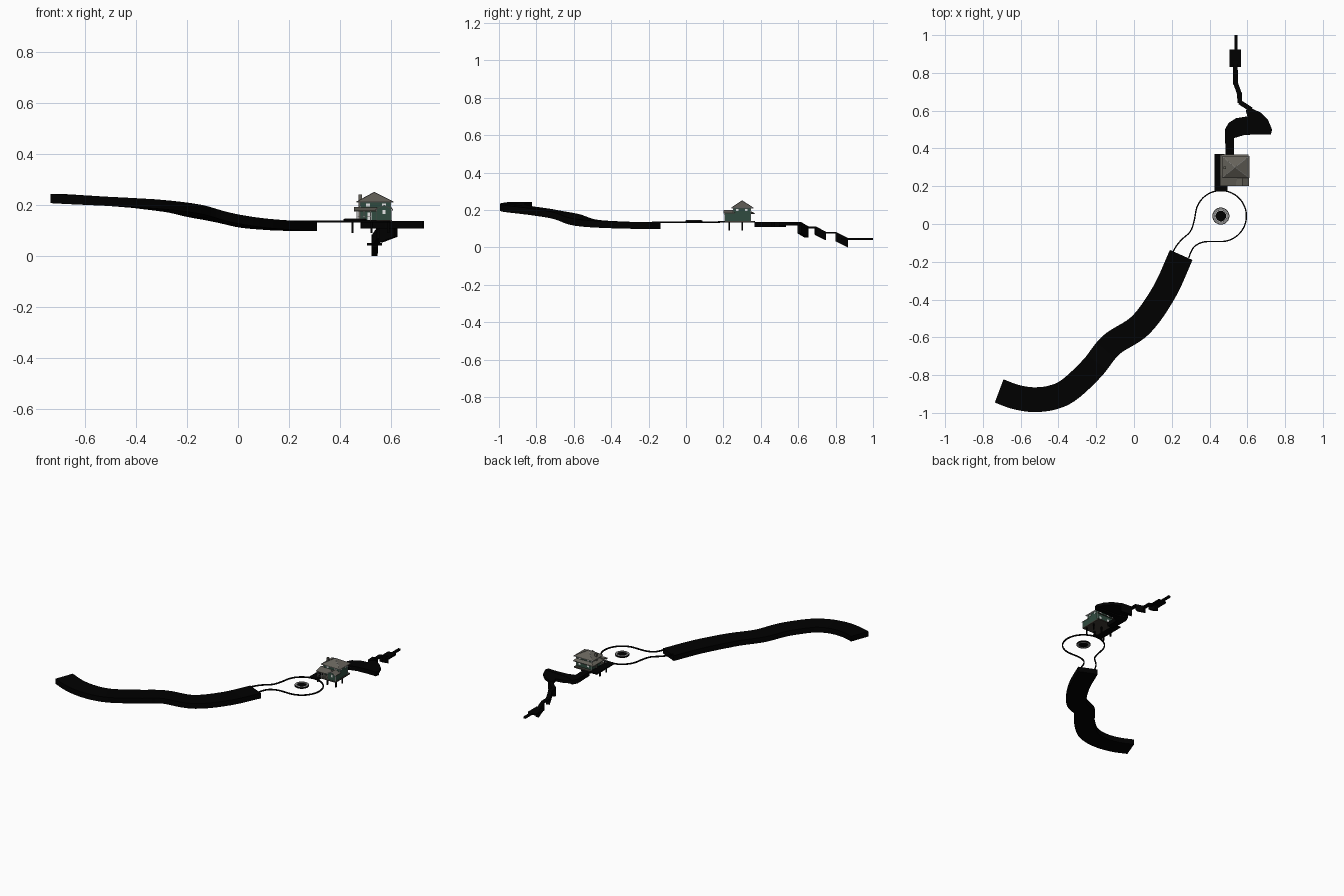
import bpy, bmesh, math
from mathutils import Vector

if "Cube" in bpy.data.objects:
    bpy.data.objects.remove(bpy.data.objects["Cube"])


def material(name, rgb):
    m = bpy.data.materials.new(name)
    m.diffuse_color = (*rgb, 1)
    m.use_nodes = True
    m.node_tree.nodes["Principled BSDF"].inputs["Base Color"].default_value = m.diffuse_color
    return m


BLACK = material("black asphalt", (0.0, 0.0, 0.0))
WHITE = material("white", (1.0, 1.0, 1.0))
GREEN = material("dark green siding", (0.03, 0.07, 0.05))
ROOF = material("brown grey shingle", (0.13, 0.122, 0.102))
STONE = material("grey stone", (0.25, 0.25, 0.25))
FLOOR = material("dark brown floor", (0.05, 0.045, 0.035))


def mesh(name, verts, faces, mat):
    me = bpy.data.meshes.new(name)
    me.from_pydata([tuple(v) for v in verts], [], faces)
    bm = bmesh.new()
    bm.from_mesh(me)
    bmesh.ops.recalc_face_normals(bm, faces=bm.faces)
    bm.to_mesh(me)
    bm.free()
    me.materials.append(mat)
    ob = bpy.data.objects.new(name, me)
    bpy.context.collection.objects.link(ob)
    return ob


def prism(name, pts, z0, z1, mat):
    n = len(pts)
    verts = [(x, y, z0) for x, y in pts] + [(x, y, z1) for x, y in pts]
    faces = [tuple(range(n)), tuple(range(n, 2 * n))]
    faces += [(i, (i + 1) % n, n + (i + 1) % n, n + i) for i in range(n)]
    return mesh(name, verts, faces, mat)


def box(name, x0, x1, y0, y1, z0, z1, mat):
    return prism(name, [(x0, y0), (x1, y0), (x1, y1), (x0, y1)], z0, z1, mat)


def slab(name, corners, thick, mat):
    """Sloping four-cornered roof slab, thickened upwards."""
    v = list(corners) + [(x, y, z + thick) for x, y, z in corners]
    return mesh(name, v, [(0, 1, 2, 3), (4, 5, 6, 7)]
                + [(k, (k + 1) % 4, 4 + (k + 1) % 4, 4 + k) for k in range(4)], mat)


def smooth(pts, steps=8):
    """Catmull-Rom samples through the points."""
    p = [Vector(q) for q in pts]
    p = [2 * p[0] - p[1]] + p + [2 * p[-1] - p[-2]]
    out = []
    for a, b, c, d in zip(p, p[1:], p[2:], p[3:]):
        for k in range(steps):
            t = k / steps
            out.append(0.5 * (2 * b + (c - a) * t + (2 * a - 5 * b + 4 * c - d) * t * t
                              + (3 * b - a - 3 * c + d) * t ** 3))
    return out + [p[-2]]


def strip(name, path, width, thick, mat):
    """Slab following a 3D path, the path being the middle of its top."""
    p = [Vector(q) for q in path]
    verts, faces = [], []
    for i, q in enumerate(p):
        t = p[min(i + 1, len(p) - 1)] - p[max(i - 1, 0)]
        side = Vector((-t.y, t.x, 0)).normalized() * width / 2
        down = Vector((0, 0, -thick))
        verts += [q + side, q - side, q - side + down, q + side + down]
    for i in range(len(p) - 1):
        a = 4 * i
        faces += [(a + k, a + (k + 1) % 4, a + 4 + (k + 1) % 4, a + 4 + k) for k in range(4)]
    e = 4 * len(p) - 4
    faces += [(0, 1, 2, 3), (e, e + 1, e + 2, e + 3)]
    return mesh(name, verts, faces, mat)


def circle(cx, cy, r, n=40):
    return [(cx + r * math.cos(2 * math.pi * k / n), cy + r * math.sin(2 * math.pi * k / n))
            for k in range(n)]


def ring(name, r, width, z0, z1, mat):
    c = [(x, y, z1) for x, y in circle(*C, r)]
    strip(name, c + c[:2], width, z1 - z0, mat)


# Long sloping road
road = [(-0.714, -0.884, 0.243), (-0.625, -0.916, 0.238), (-0.53, -0.93, 0.233),
        (-0.43, -0.918, 0.227), (-0.34, -0.875, 0.220), (-0.22, -0.762, 0.205),
        (-0.12, -0.64, 0.182), (0.035, -0.535, 0.15), (0.16, -0.36, 0.138), (0.25, -0.164, 0.134)]
strip("road", smooth(road), 0.131, 0.036, BLACK)

# Turnaround: open ground bordered by a thin black curb
C = (0.46, 0.042)
arc = [(C[0] + 0.135 * math.cos(math.radians(a)), C[1] + 0.135 * math.sin(math.radians(a)))
       for a in range(165, -91, -15)]
outline = [(0.204, -0.153), (0.225, -0.115), (0.255, -0.08), (0.298, -0.04), (0.318, 0.015)] + arc
outline += [(0.375, -0.094), (0.325, -0.115), (0.303, -0.145), (0.29, -0.18)]
rim = [(v.x, v.y) for v in smooth([(x, y, 0) for x, y in outline], 4)]
strip("turnaround_curb", [(x, y, 0.1385) for x, y in rim], 0.007, 0.008, BLACK)

# Round planter in the turnaround
ring("planter_outer_ring", 0.0435, 0.003, 0.136, 0.145, BLACK)
ring("planter_stone_ring", 0.036, 0.012, 0.136, 0.146, STONE)
prism("planter_middle", circle(*C, 0.028), 0.136, 0.143, BLACK)

# Deck and stilts under the house
box("house_deck", 0.425, 0.48, 0.235, 0.37, 0.133, 0.141, BLACK)
box("house_floor", 0.48, 0.605, 0.205, 0.365, 0.133, 0.141, FLOOR)
box("front_deck", 0.425, 0.495, 0.172, 0.24, 0.1335, 0.1405, BLACK)
for x in (0.45, 0.525, 0.59):
    for y in (0.23, 0.30):
        box("stilt", x - 0.004, x + 0.004, y - 0.004, y + 0.004, 0.09, 0.135, BLACK)

# House walls with white corner boards
X0, X1, Y0, Y1, TOP = 0.48, 0.600, 0.252, 0.346, 0.212
box("house_walls", X0, X1, Y0, Y1, 0.141, TOP, GREEN)
for x in (X0, X1):
    for y in (Y0, Y1):
        box("corner_board", x - 0.0015, x + 0.0015, y - 0.0015, y + 0.0015, 0.141, TOP, WHITE)
box("chimney", 0.474, 0.487, 0.29, 0.305, 0.141, 0.24, ROOF)

# Hip roof with white eave board and hip caps
eave = [(0.465, 0.243), (0.611, 0.243), (0.611, 0.36), (0.465, 0.36)]
apex = (0.535, 0.30, 0.25)
prism("roof_eave", eave, 0.2085, 0.212, WHITE)
mesh("main_roof", [(x, y, 0.212) for x, y in eave] + [apex],
     [(0, 1, 2, 3)] + [(k, (k + 1) % 4, 4) for k in range(4)], ROOF)
for x, y in eave:
    strip("hip_cap", [(x, y, 0.213), (apex[0], apex[1], 0.251)], 0.002, 0.002, STONE)

# Lean-to roofs over the lower floor at the left and back
slab("left_skirt_roof", [(0.455, 0.24, 0.178), (0.455, 0.368, 0.178), (X0, Y1, 0.19),
                         (X0, 0.257, 0.19)], 0.004, ROOF)
slab("back_skirt_roof", [(0.455, 0.368, 0.178), (0.608, 0.368, 0.178), (X1, Y1, 0.19),
                         (X0, Y1, 0.19)], 0.004, ROOF)

# Front gabled wing with white barge boards
gx0, gx1, gm = 0.545, 0.603, 0.574
wing = [(gx0, 0.141), (gx1, 0.141), (gx1, 0.183), (gm, 0.197), (gx0, 0.183)]
mesh("front_wing", [(x, 0.207, z) for x, z in wing] + [(x, 0.26, z) for x, z in wing],
     [tuple(range(5)), tuple(range(5, 10))]
     + [(k, (k + 1) % 5, 5 + (k + 1) % 5, 5 + k) for k in range(5)], GREEN)
for s in (-1, 1):
    e = gm + s * 0.034
    slab("wing_roof", [(e, 0.202, 0.180), (gm, 0.202, 0.197), (gm, 0.262, 0.197),
                       (e, 0.262, 0.180)], 0.003, ROOF)
    slab("barge_board", [(e, 0.2, 0.180), (gm, 0.2, 0.197), (gm, 0.202, 0.197),
                         (e, 0.202, 0.180)], 0.003, WHITE)
    cx = gm + s * 0.029
    box("wing_corner_board", cx - 0.0015, cx + 0.0015, 0.2055, 0.208, 0.141, 0.183, WHITE)

# Porch with a lean-to roof, white posts and rail
slab("porch_roof", [(0.455, 0.202, 0.174), (0.545, 0.202, 0.174), (0.545, 0.257, 0.188),
                    (0.455, 0.257, 0.188)], 0.004, ROOF)
for x in (0.468, 0.495, 0.52):
    box("porch_post", x - 0.002, x + 0.002, 0.206, 0.21, 0.141, 0.175, WHITE)
box("porch_rail", 0.468, 0.52, 0.207, 0.209, 0.153, 0.155, WHITE)
box("front_door", 0.508, 0.524, 0.250, 0.253, 0.141, 0.170, WHITE)


# Windows: plates on each wall
def window(axis, at, u, z, w, h):
    a, b = (u - w / 2, u + w / 2), (at - 0.001, at + 0.001)
    spans = a + b if axis == "y" else b + a
    box("window", *spans, z - h / 2, z + h / 2, WHITE)


window("y", 0.207, gm, 0.172, 0.012, 0.017)
for x in (0.51, 0.573):
    window("y", Y0, x, 0.2, 0.016, 0.011)
    window("y", Y1, x, 0.2, 0.014, 0.011)
    window("y", Y1, x, 0.163, 0.014, 0.018)
for y in (0.275, 0.323):
    for x in (X0, X1):
        window("x", x, y, 0.2, 0.014, 0.011)

# Patio behind the house
patio = [(0.485, 0.365), (0.53, 0.365), (0.53, 0.455), (0.58, 0.47), (0.65, 0.475), (0.725, 0.474),
         (0.731, 0.50), (0.71, 0.55), (0.67, 0.59), (0.61, 0.618), (0.592, 0.60), (0.60, 0.57),
         (0.54, 0.56), (0.50, 0.535), (0.482, 0.50), (0.482, 0.46)]
prism("patio", patio[:6] + [(0.73, 0.50)] + [(0.65, 0.505), (0.56, 0.51)] + patio[13:],
      0.108, 0.137, BLACK)
prism("patio_lookout", patio, 0.117, 0.136, BLACK)

# Stairs and landings down to the water
walk = [((0.62, 0.606, 0.135), (0.56, 0.645, 0.112), 0.06),
        ((0.56, 0.64, 0.112), (0.558, 0.695, 0.112), 0.01),
        ((0.558, 0.69, 0.112), (0.538, 0.745, 0.083), 0.043),
        ((0.538, 0.735, 0.083), (0.537, 0.80, 0.083), 0.01),
        ((0.537, 0.80, 0.083), (0.536, 0.866, 0.05), 0.05)]
for i, (a, b, t) in enumerate(walk):
    strip("landing" if i % 2 else "stair", [a, b], 0.025, t, BLACK)
box("dock_platform", 0.506, 0.566, 0.83, 0.925, 0.04, 0.051, BLACK)
box("dock_walkway", 0.531, 0.548, 0.925, 1.0, 0.04, 0.051, BLACK)
